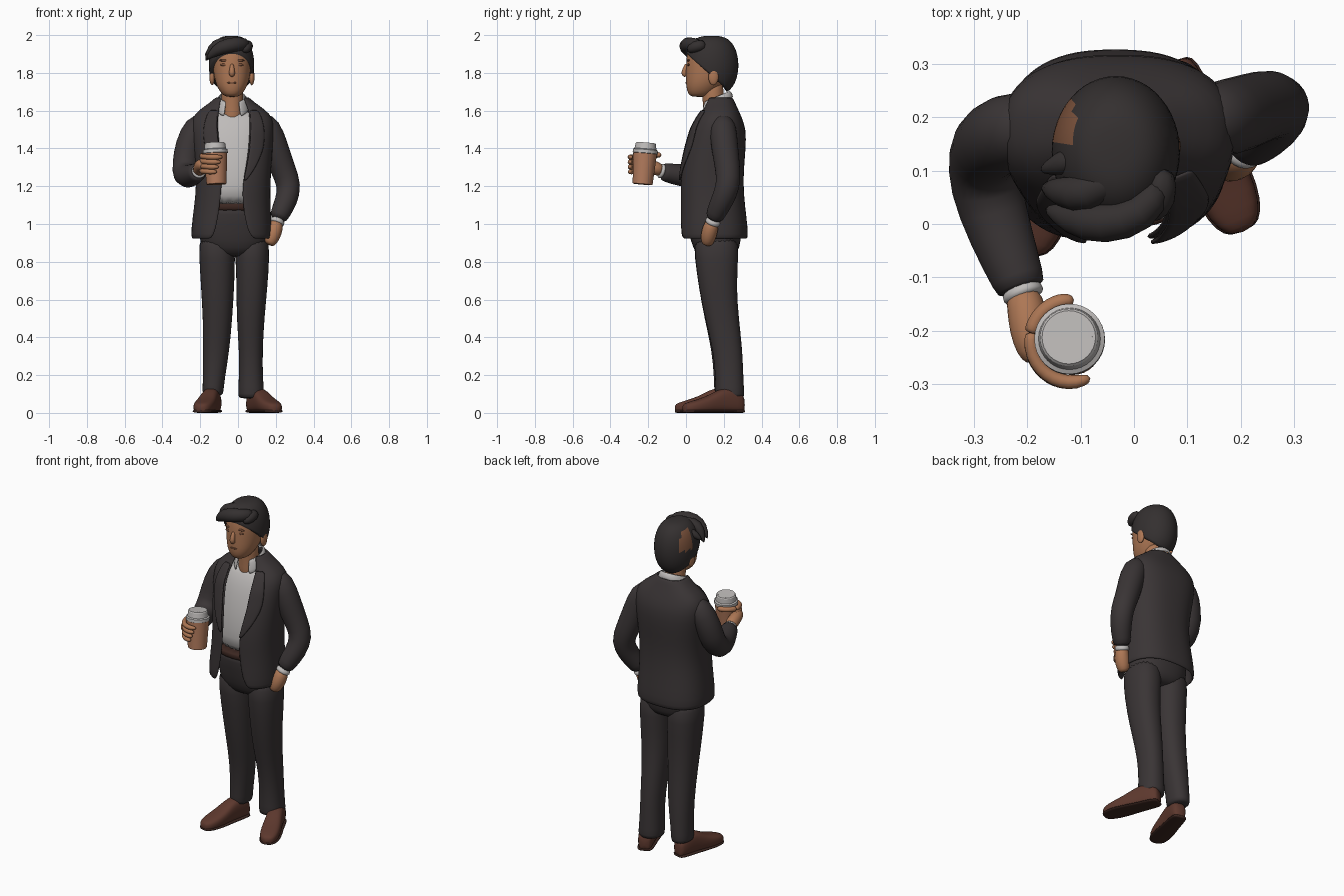
import bpy, bmesh, math
from mathutils import Vector

cube = bpy.data.objects.get("Cube")
if cube:
    bpy.data.objects.remove(cube, do_unlink=True)


def material(name, rgb):
    m = bpy.data.materials.new(name)
    m.use_nodes = True
    m.diffuse_color = (*rgb, 1)
    m.node_tree.nodes["Principled BSDF"].inputs["Base Color"].default_value = (*rgb, 1)
    return m


SUIT = material("charcoal_cloth", (.042, .035, .036))
HAIR = material("dark_hair", (.034, .029, .029))
SKIN = material("skin", (.42, .185, .09))
SHADE = material("brown_skin", (.2, .085, .045))
WHITE = material("white_cloth", (.52, .5, .49))
CUP = material("cup_card", (.45, .2, .11))
SHOE = material("brown_leather", (.11, .04, .027))
SOLE = material("dark_leather", (.045, .02, .015))
X, Y, Z = Vector((1, 0, 0)), Vector((0, 1, 0)), Vector((0, 0, 1))


def spow(v, p):
    return math.copysign(abs(v) ** p, v)


def section(c, u, v, ru, rv, n=20, p=1.0):
    angles = [math.tau * i / n for i in range(n)]
    return [c + u * ru * spow(math.cos(a), p) + v * rv * spow(math.sin(a), p) for a in angles]


def skin_rings(name, rings, mat, closed=True, sub=1, thick=0, hard=False):
    """Bridge a list of equally sized rings into one object."""
    bm = bmesh.new()
    rows = [[bm.verts.new(p) for p in r] for r in rings]
    n = len(rows[0])
    for a, b in zip(rows, rows[1:]):
        for i in range(n if closed else n - 1):
            j = (i + 1) % n
            bm.faces.new((a[i], a[j], b[j], b[i]))
    if closed:
        bm.faces.new(rows[0])
        bm.faces.new(rows[-1])
    bmesh.ops.recalc_face_normals(bm, faces=bm.faces)
    me = bpy.data.meshes.new(name)
    bm.to_mesh(me)
    bm.free()
    me.materials.append(mat)
    ob = bpy.data.objects.new(name, me)
    bpy.context.collection.objects.link(ob)
    if thick:
        s = ob.modifiers.new("thickness", "SOLIDIFY")
        s.thickness, s.offset = thick, 0
    if sub:
        ob.modifiers.new("smooth", "SUBSURF").levels = sub
        ob.modifiers["smooth"].render_levels = sub
    bpy.ops.object.select_all(action="DESELECT")
    ob.select_set(True)
    bpy.context.view_layer.objects.active = ob
    if hard:
        bpy.ops.object.shade_smooth_by_angle()
    else:
        bpy.ops.object.shade_smooth()
    return ob


def stack(name, levels, mat, p=1.0):
    """Horizontal sections: z, centre x, centre y, half width, half depth."""
    return skin_rings(name, [section(Vector((x, y, z)), X, Y, rx, ry, 24, p)
                             for z, x, y, rx, ry in levels], mat)


def tube(name, path, mat, n=14, flat=1.0, **kw):
    """Sections square to a path of x, y, z, radius."""
    pts = [Vector(q[:3]) for q in path]
    u, rings = X.copy(), []
    for i, c in enumerate(pts):
        t = (pts[min(i + 1, len(pts) - 1)] - pts[max(i - 1, 0)]).normalized()
        if abs(t.dot(u)) > .95:
            u = Y.copy()
        u = (u - t * t.dot(u)).normalized()
        rings.append(section(c, u, t.cross(u), path[i][3], path[i][3] * flat, n))
    return skin_rings(name, rings, mat, **kw)


def blob(name, c, r, mat):
    steps = [math.pi * (i + .3) / 8.6 for i in range(9)]
    return stack(name, [(c[2] + r[2] * math.cos(t), c[0], c[1], r[0] * math.sin(t),
                         r[1] * math.sin(t)) for t in steps], mat)


# Jacket: z, centre x, centre y, half width, half depth, right edge, left edge
COAT = [(.92, -.035, .145, .205, .175, -.14, .08), (.97, -.035, .145, .207, .177, -.115, .045),
        (1.1, -.03, .14, .195, .165, -.095, .025), (1.2, -.025, .135, .19, .163, -.085, .02),
        (1.3, -.025, .14, .195, .16, -.085, .04), (1.4, -.028, .155, .205, .155, -.095, .055),
        (1.5, -.03, .17, .215, .142, -.105, .06), (1.56, -.03, .175, .21, .115, -.105, .06),
        (1.6, -.03, .18, .17, .092, -.1, .055), (1.64, -.03, .178, .11, .075, -.095, .04),
        (1.67, -.03, .175, .08, .065, -.09, .03)]
BOX = .8


def coat_at(z):
    for a, b in zip(COAT, COAT[1:]):
        if z <= b[0]:
            f = (z - a[0]) / (b[0] - a[0])
            return [i + (j - i) * f for i, j in zip(a, b)]
    return COAT[-1]


def coat_angle(level, x):
    s = spow((x - level[1]) / level[3], 1 / BOX)
    return math.asin(max(-1, min(1, s)))


def coat_point(level, a, out=0):
    z, cx, cy, rx, ry = level[:5]
    return Vector((cx + (rx + out) * spow(math.sin(a), BOX),
                   cy - (ry + out) * spow(math.cos(a), BOX), z))


rings = []
for lv in COAT:
    a0, a1 = coat_angle(lv, lv[6]), coat_angle(lv, lv[5]) + math.tau
    rings.append([coat_point(lv, a0 + (a1 - a0) * i / 32) for i in range(33)])
skin_rings("jacket", rings, SUIT, closed=False, thick=.014)

# Lapels follow the jacket opening
for side, col in (("left", 6), ("right", 5)):
    s = 1 if col == 6 else -1
    strip = []
    for i in range(12):
        lv = coat_at(1.23 + .034 * i)
        w = .075 * math.sin(math.pi * min(1, (i + .5) / 14)) ** .8
        strip.append([coat_point(lv, coat_angle(lv, lv[col] + s * w * k / 3), .012)
                      for k in range(4)])
    skin_rings(side + "_lapel", strip, SUIT, closed=False, thick=.01)

# Shirt and trousers
stack("shirt", [(z, x, y, rx - .025, ry - .025)
                for z, x, y, rx, ry, _, _ in [coat_at(1.09)] + COAT[3:9]], WHITE, BOX)
stack("trouser_seat", [(1.11, -.03, .14, .16, .146), (1.06, -.03, .143, .17, .145),
                       (.95, -.025, .155, .185, .14), (.87, -.02, .16, .175, .125),
                       (.82, -.02, .165, .1, .09)], SUIT, .85)
stack("belt", [(1.07, -.03, .142, .17, .15), (1.075, -.03, .142, .172, .152),
               (1.105, -.03, .14, .172, .152), (1.11, -.03, .14, .17, .15)], SOLE, .85)
stack("left_leg", [(.96, .07, .16, .095, .12), (.82, .077, .162, .09, .115),
                   (.66, .074, .168, .082, .1), (.5, .066, .19, .074, .09),
                   (.33, .068, .222, .062, .078), (.18, .068, .23, .064, .074),
                   (.09, .07, .232, .07, .078), (.075, .07, .232, .066, .074)], SUIT, .9)
stack("right_leg", [(.96, -.115, .155, .095, .12), (.82, -.11, .16, .096, .115),
                    (.66, -.108, .168, .088, .1), (.5, -.108, .185, .078, .088),
                    (.33, -.115, .212, .07, .075), (.18, -.128, .22, .058, .072),
                    (.11, -.133, .222, .056, .073), (.09, -.133, .222, .052, .069)], SUIT, .9)

# Shoes: fraction from heel to toe, half width, height
LAST = [(0, .028, .07), (.05, .042, .1), (.25, .046, .13), (.42, .048, .115), (.6, .055, .08),
        (.8, .056, .06), (.94, .043, .046), (1, .02, .035)]
for side, heel, toe in (("left", Vector((.07, .305, 0)), Vector((.205, -.015, 0))),
                        ("right", Vector((-.12, .26, 0)), Vector((-.2, -.058, 0)))):
    across = (toe - heel).cross(Z).normalized()
    for part, grow, mat in (("shoe", 0, SHOE), ("sole", .004, SOLE)):
        rings = []
        for t, w, h in LAST:
            h = .018 if grow else h + .008
            rings.append(section(heel.lerp(toe, t) + Z * h / 2, across, Z, w + grow, h / 2, 16, .7))
        skin_rings(side + "_" + part, rings, mat)

# Arms, cuffs and pocketed hand
tube("right_sleeve", [(-.17, .185, 1.55, .045), (-.215, .18, 1.52, .075), (-.262, .16, 1.42, .075),
                      (-.28, .135, 1.31, .071), (-.28, .075, 1.25, .07), (-.25, -.02, 1.255, .062),
                      (-.213, -.115, 1.275, .05), (-.21, -.125, 1.277, .045)], SUIT)
tube("left_sleeve", [(.11, .19, 1.56, .045), (.155, .195, 1.52, .075), (.198, .205, 1.4, .073),
                     (.238, .222, 1.29, .068), (.275, .225, 1.2, .066), (.255, .19, 1.12, .062),
                     (.225, .16, 1.06, .053), (.208, .145, 1.02, .047)], SUIT)
tube("right_cuff", [(-.213, -.115, 1.275, .04), (-.206, -.135, 1.282, .041),
                    (-.204, -.14, 1.283, .036)], WHITE)
tube("left_cuff", [(.213, .15, 1.03, .042), (.204, .14, 1.005, .042), (.202, .138, 1., .038)], WHITE)
tube("left_hand", [(.206, .142, 1.02, .034), (.198, .13, .98, .042), (.184, .12, .94, .044),
                   (.168, .112, .9, .034), (.163, .11, .89, .02)], SKIN)
tube("right_hand", [(-.21, -.125, 1.28, .033), (-.2, -.16, 1.295, .038), (-.198, -.2, 1.31, .036),
                    (-.19, -.24, 1.315, .03), (-.185, -.26, 1.315, .015)], SKIN)


# Fingers wrap round the cup
def finger(name, z, start, end, r):
    path = []
    for i in range(7):
        a = math.radians(start + (end - start) * i / 6)
        path.append((-.118 + .076 * math.cos(a), -.22 + .078 * math.sin(a), z + .006 * math.sin(a),
                     r * (.6 if i == 6 else 1)))
    tube(name, path, SKIN, n=8)


for i in range(4):
    finger("finger_%d" % (i + 1), 1.36 - i * .026, 165, 300 - 8 * i, .015)
finger("thumb", 1.36, 170, 85, .016)

# Cup and lid share one tilted axis
LOW, HIGH = Vector((-.114, -.23, 1.21)), Vector((-.122, -.212, 1.43))


def turned(name, profile, mat):
    path = [(*LOW.lerp(HIGH, t), r) for t, r in profile]
    tube(name, path, mat, n=32, sub=0, hard=True)


turned("cup", [(0, .05), (.02, .053), (.76, .063)], CUP)
turned("cup_lid", [(.74, .062), (.75, .066), (.83, .066), (.85, .058), (.98, .054), (1, .05),
                   (1.001, .044), (.93, .042)], WHITE)

# Neck, collar and head
tube("neck", [(-.03, .15, 1.5, .05), (-.03, .147, 1.57, .06), (-.03, .148, 1.63, .058),
              (-.03, .14, 1.72, .06), (-.03, .14, 1.76, .05)], SKIN)
collar = [[], [], []]
for i in range(25):
    a = math.radians(28 + 304 * i / 24)
    f = math.cos(a)
    for row, (r, z, drop) in zip(collar, ((.088, 1.615, .055), (.08, 1.65, .045), (.068, 1.675, .028))):
        row.append(Vector((-.03 + r * math.sin(a), .16 - r * f, z - drop * f)))
skin_rings("shirt_collar", collar, WHITE, closed=False, thick=.008)
MID = -.032
stack("head", [(1.672, MID, .07, .03, .04), (1.688, MID, .078, .056, .068), (1.73, MID, .092, .082, .093),
               (1.78, MID, .115, .096, .116), (1.83, MID, .125, .102, .126), (1.88, MID, .13, .105, .129),
               (1.93, MID, .135, .1, .125), (1.97, MID, .135, .08, .1)], SKIN, .95)
tube("nose", [(MID, .004, 1.85, .009), (MID, -.005, 1.82, .014), (MID, -.012, 1.797, .018),
              (MID, .002, 1.78, .012)], SKIN, n=10)
for side, s in (("left", 1), ("right", -1)):
    blob(side + "_ear", (MID + s * .105, .145, 1.78), (.015, .028, .046), SKIN)
    blob(side + "_eye", (MID + s * .042, .013, 1.843), (.02, .006, .007), SHADE)
    blob(side + "_eyebrow", (MID + s * .043, .013, 1.866), (.025, .007, .006), SHADE)
blob("mouth", (MID, .002, 1.748), (.026, .005, .005), SHADE)

# Hair cap with a lower edge that drops from brow to nape
rings = []
for k in range(19):
    row = []
    for i in range(48):
        a = math.tau * i / 48
        t = math.radians((110 - 45 * math.cos(a)) * (k + .15) / 18.15)
        r = math.sin(t) ** .65
        row.append(Vector((-.034 + .12 * r * math.sin(a), .135 - .142 * r * math.cos(a),
                           1.84 + .156 * math.cos(t))))
    rings.append(row)
hair = skin_rings("hair_cap", rings, HAIR, sub=0)
hair.data.materials.append(SHADE)
for f in hair.data.polygons:
    x, y, z = f.center
    if ((x + .135) / .028) ** 2 + ((y - .19) / .045) ** 2 < 1 and z > 1.85:
        f.material_index = 1

# Swept fringe locks
LOCKS = [[(.05, .08, 1.95, .03), (.02, .015, 1.955, .038), (-.06, -.002, 1.945, .044),
          (-.12, .01, 1.92, .034), (-.168, .03, 1.87, .006)],
         [(-.02, .1, 1.96, .03), (-.09, .05, 1.955, .04), (-.14, .06, 1.93, .033),
          (-.172, .07, 1.86, .006)],
         [(.05, .11, 1.95, .03), (.05, .04, 1.94, .036), (.03, .008, 1.915, .016)],
         [(-.09, .13, 1.94, .03), (-.145, .11, 1.92, .024), (-.176, .1, 1.89, .005)]]
for i, path in enumerate(LOCKS):
    tube("hair_lock_%d" % (i + 1), path, HAIR, n=10)
